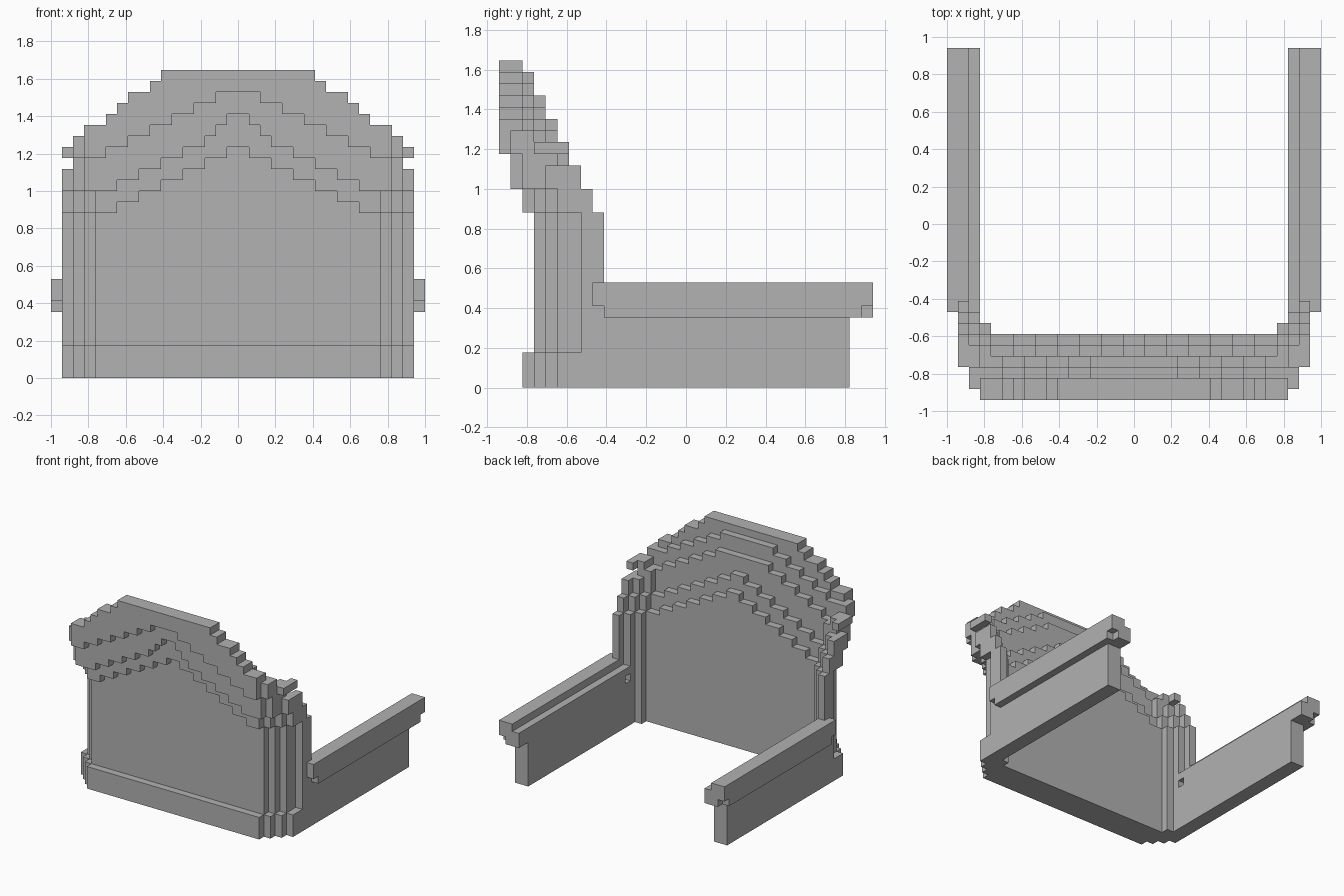
import bpy
import bmesh

U = 1 / 17  # block size

if "Cube" in bpy.data.objects:
    bpy.data.objects.remove(bpy.data.objects["Cube"], do_unlink=True)

stone = bpy.data.materials.new("stone_grey")
stone.use_nodes = True
stone.diffuse_color = (0.445, 0.445, 0.445, 1)
stone.node_tree.nodes["Principled BSDF"].inputs["Base Color"].default_value = (0.445, 0.445, 0.445, 1)


def block_part(name, boxes):
    """One clean shell from block boxes on the +x half, mirrored across x."""
    cells = set()
    for x0, x1, y0, y1, z0, z1 in boxes:
        for x in range(x0, x1):
            for y in range(y0, y1):
                for z in range(z0, z1):
                    cells.update({(x, y, z), (-x - 1, y, z)})
    bm = bmesh.new()
    verts = {}
    for cell in cells:
        for axis in range(3):
            for side in (0, 1):
                near = list(cell)
                near[axis] += 2 * side - 1
                if tuple(near) in cells:
                    continue
                a, b = (axis + 1) % 3, (axis + 2) % 3
                ring = []
                for da, db in ((0, 0), (1, 0), (1, 1), (0, 1)):
                    p = list(cell)
                    p[axis] += side
                    p[a] += da
                    p[b] += db
                    p = tuple(p)
                    if p not in verts:
                        verts[p] = bm.verts.new([c * U for c in p])
                    ring.append(verts[p])
                bm.faces.new(ring if side else ring[::-1])
    bmesh.ops.dissolve_limit(bm, angle_limit=0.01, verts=bm.verts[:], edges=bm.edges[:])
    mesh = bpy.data.meshes.new(name)
    bm.to_mesh(mesh)
    bm.free()
    mesh.materials.append(stone)
    bpy.context.collection.objects.link(bpy.data.objects.new(name, mesh))


def steps(start, limits):
    """Height per column, dropping one block after each limit."""
    return [start - sum(x >= lim for lim in limits) for x in range(16)]


def plan(values):
    """Depth per column: a straight run, then three stepped corner columns."""
    return [values[max(0, x - 12)] for x in range(16)]


def sheet(front, back, low, high):
    return [(x, x + 1, f, b, l, h) for x, (f, b, l, h)
            in enumerate(zip(plan(front), plan(back), low, high))]


# Stepped undersides of the three gable bands
low_a = steps(26, (2, 4, 6, 8, 10, 12))
low_b = steps(24, (1, 2, 3, 5, 7, 9, 11))
low_c = steps(21, (1, 3, 5, 7, 9, 11))

# Stepped tops
top_a = steps(28, (7, 8, 10, 11, 12, 14, 15))
top_b = steps(27, (4, 6, 8, 10, 12, 14, 15, 15))
top_c = steps(25, (4, 6, 8, 10, 12, 14, 15, 15))
ground = [0] * 16

# Gable bands, each set back behind the one above
block_part("upper_gable_band", sheet((-16, -16, -15, -13), (-14, -14, -13, -10), low_a, top_a))
block_part("middle_gable_band", sheet((-15, -15, -14, -12), (-13, -13, -11, -9), low_b, top_b))
block_part("lower_gable_band", sheet((-14, -13, -12, -11), (-12, -11, -10, -8), low_c,
                                     [min(h, 17) if x == 15 else h for x, h in enumerate(top_c)]))

# Main wall with its raised front leaf
wall_front = (-13, -12, -11, -9)
front_leaf = [h + 2 if x < 15 else h for x, h in enumerate(low_c)]
block_part("back_wall", sheet(wall_front, (-11, -10, -9, -8), ground, front_leaf)
           + sheet(wall_front, (-10, -9, -8, -7), ground, low_c))

# Plinth along the foot of the wall
block_part("plinth", sheet((-14, -13, -12, -11), wall_front, ground, [3] * 16))

# Side walls and their overhanging caps
block_part("side_walls", [(14, 16, -9, 14, 0, 6)])
block_part("side_wall_caps", [
    (15, 17, -8, 16, 7, 9),
    (14, 15, -8, 16, 7, 8),
    (14, 16, -7, 16, 6, 7),
    (16, 17, -7, 15, 6, 7),
])
